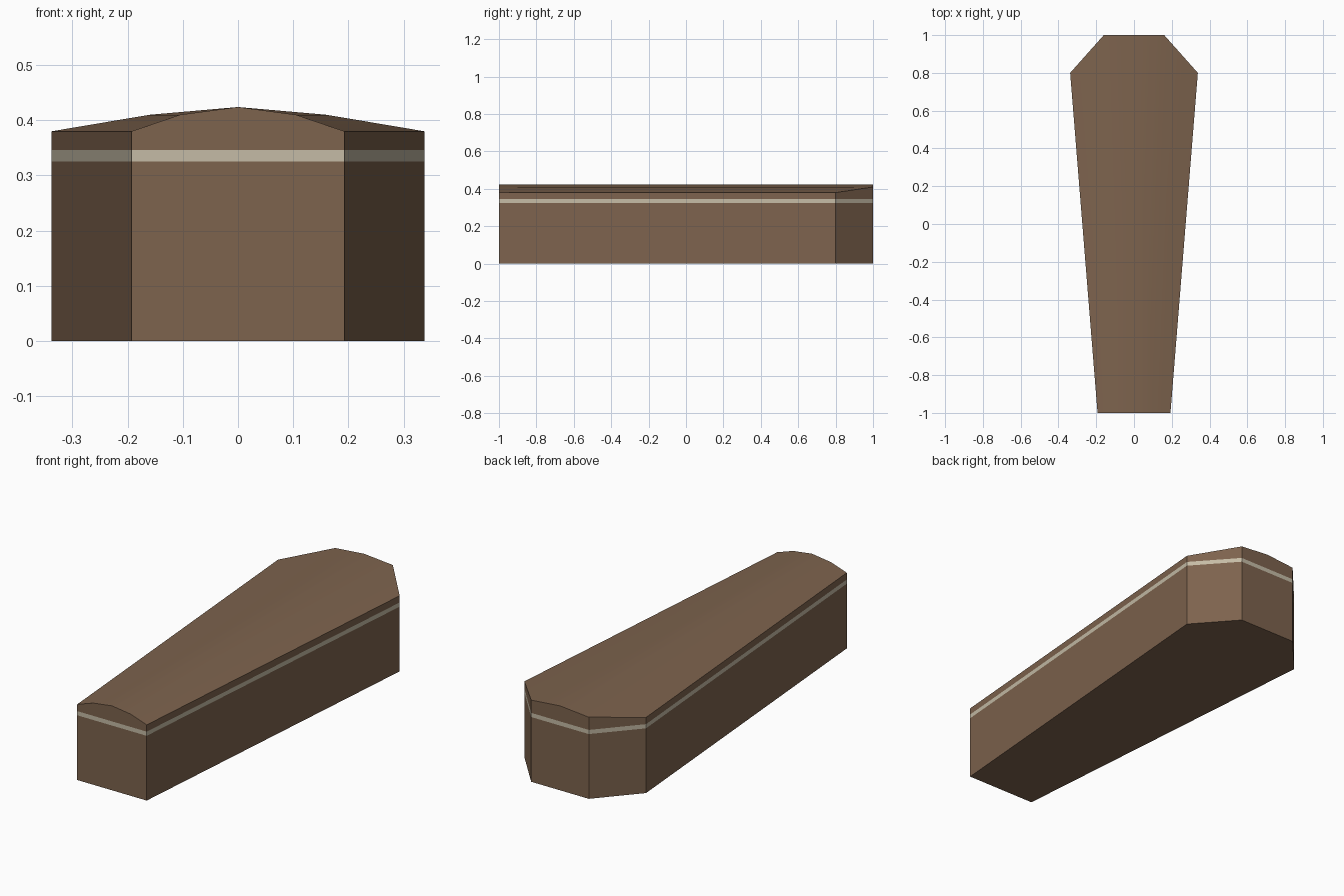
import bpy, bmesh, math

cube = bpy.data.objects.get("Cube")
if cube:
    bpy.data.objects.remove(cube)


def material(name, rgb):
    m = bpy.data.materials.new(name)
    m.use_nodes = True
    m.diffuse_color = (*rgb, 1)
    m.node_tree.nodes["Principled BSDF"].inputs["Base Color"].default_value = (*rgb, 1)
    return m


wood = material("brown wood", (0.205, 0.125, 0.075))
trim = material("pale trim", (0.56, 0.50, 0.38))

FOOT, SHOULDER, HEAD = (0.193, -1), (0.338, 0.8), (0.16, 1)
BAND_LOW, BAND_HIGH, RIM, CURVE, RIDGE = 0.325, 0.346, 0.38, 0.41, 0.424

# plan outline, counter-clockwise from the left foot corner
half = [FOOT, SHOULDER, HEAD]
outline = half + [(-x, y) for x, y in reversed(half)]


def make_object(name, bm, mats):
    bmesh.ops.remove_doubles(bm, verts=bm.verts, dist=0.0001)
    bmesh.ops.recalc_face_normals(bm, faces=bm.faces)
    me = bpy.data.meshes.new(name)
    bm.to_mesh(me)
    bm.free()
    for m in mats:
        me.materials.append(m)
    ob = bpy.data.objects.new(name, me)
    bpy.context.collection.objects.link(ob)
    return ob


# box: stacked outlines with the trim band as its own row of faces
bm = bmesh.new()
rings = [[bm.verts.new((x, y, z)) for x, y in outline]
         for z in (0, BAND_LOW, BAND_HIGH, RIM)]
bm.faces.new(rings[0])
for row, (low, high) in enumerate(zip(rings, rings[1:])):
    for i in range(len(low)):
        j = (i + 1) % len(low)
        face = bm.faces.new((low[i], low[j], high[j], high[i]))
        face.material_index = 1 if row == 1 else 0
make_object("coffin_box", bm, [wood, trim])

# lid: shallow arched boards, mirrored left to right, with closed ends
bm = bmesh.new()


def face(points, side):
    bm.faces.new([bm.verts.new((x * side, y, z)) for x, y, z in points])


foot, shoulder = (*FOOT, RIM), (*SHOULDER, RIM)
foot_mid, head_mid = (0.105, -1, CURVE), (*HEAD, CURVE)
foot_top, head_top = (0, -1, RIDGE), (0, 1, RIDGE)
head_low, head_centre, foot_centre = (*HEAD, RIM), (0, 1, RIM), (0, -1, RIM)
for side in (1, -1):
    face([foot, shoulder, head_mid, foot_mid], side)
    face([foot_mid, head_mid, head_top, foot_top], side)
    face([shoulder, head_low, head_mid], side)
    face([head_low, head_centre, head_top, head_mid], side)
    face([foot, foot_mid, foot_top, foot_centre], side)
lid = make_object("coffin_lid", bm, [wood])

bpy.ops.object.select_all(action="DESELECT")
lid.select_set(True)
bpy.context.view_layer.objects.active = lid
bpy.ops.object.shade_smooth_by_angle(angle=math.radians(30))
